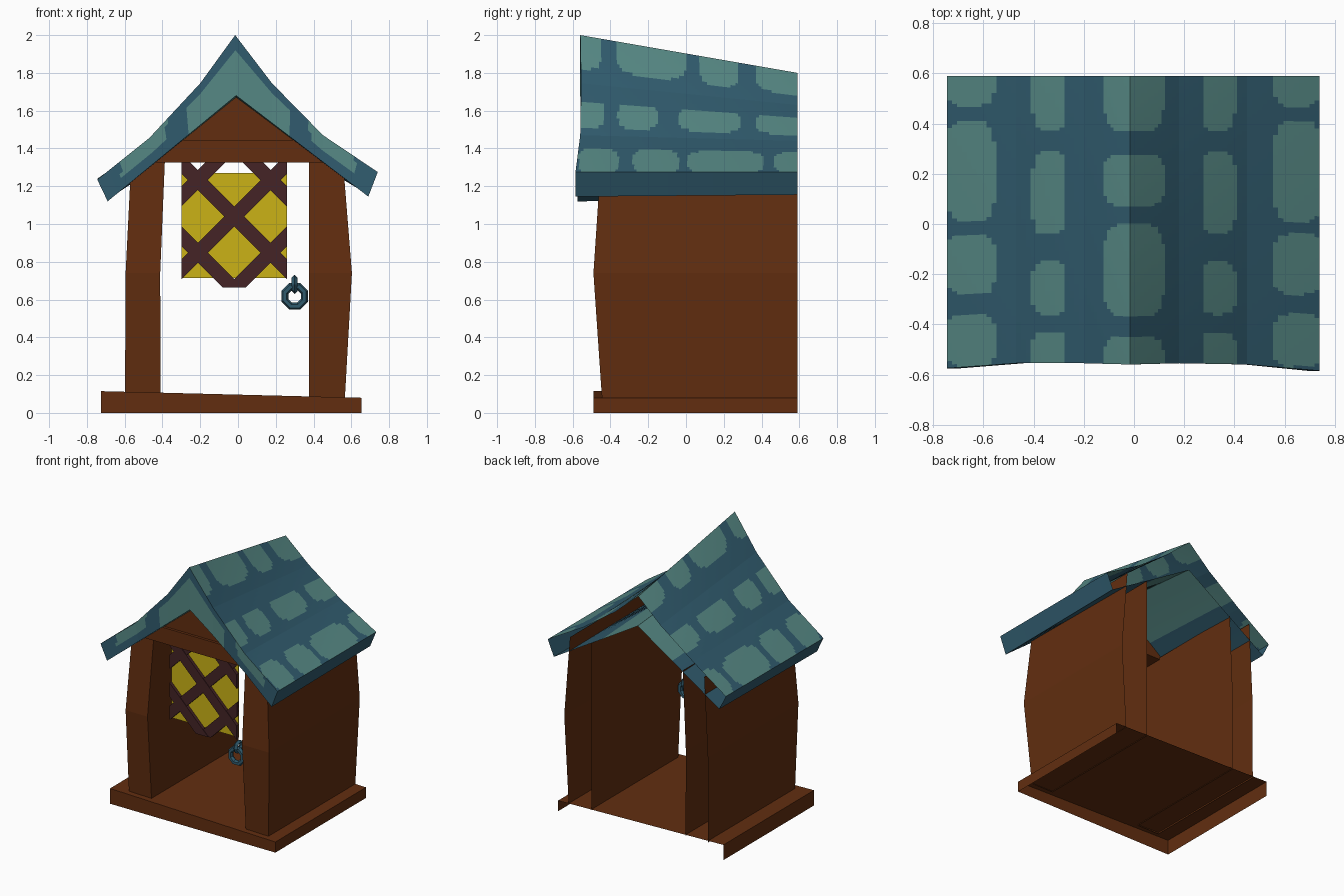
import bpy, bmesh, math
from mathutils import Vector

if "Cube" in bpy.data.objects:
    bpy.data.objects.remove(bpy.data.objects["Cube"])


def mat(name, rgb):
    m = bpy.data.materials.new(name)
    m.diffuse_color = (*rgb, 1)
    m.use_nodes = True
    m.node_tree.nodes["Principled BSDF"].inputs["Base Color"].default_value = m.diffuse_color
    return m


WOOD = mat("brown wood", (0.122, 0.027, 0.005))
DARK = mat("dark teal", (0.030, 0.105, 0.155))
LIGHT = mat("light teal", (0.092, 0.245, 0.230))
YELLOW = mat("yellow glass", (0.60, 0.45, 0.008))
BAR = mat("dark maroon", (0.058, 0.017, 0.019))


def finish(name, bm, *mats):
    bmesh.ops.remove_doubles(bm, verts=bm.verts, dist=1e-4)
    bmesh.ops.recalc_face_normals(bm, faces=bm.faces)
    me = bpy.data.meshes.new(name)
    bm.to_mesh(me)
    bm.free()
    for m in mats:
        me.materials.append(m)
    ob = bpy.data.objects.new(name, me)
    bpy.context.collection.objects.link(ob)
    return ob


def face(bm, pts):
    return bm.faces.new([bm.verts.new(p) for p in pts])


def prism(bm, pts, y0, y1):
    """Extrude an x,z outline from y0 to y1."""
    f = face(bm, [(x, y0, z) for x, z in pts])
    r = bmesh.ops.extrude_face_region(bm, geom=[f], use_keep_orig=True)
    for v in r["geom"]:
        if isinstance(v, bmesh.types.BMVert):
            v.co.y = y1


def grid(bm, fn, nu, nv, colour):
    vs = [[bm.verts.new(fn(i / nu, j / nv)) for j in range(nv + 1)] for i in range(nu + 1)]
    for i in range(nu):
        for j in range(nv):
            f = bm.faces.new((vs[i][j], vs[i + 1][j], vs[i + 1][j + 1], vs[i][j + 1]))
            f.material_index = int(colour(f.calc_center_median(), (i + .5) / nu, (j + .5) / nv))


# Roof: curved outer sheet, eaves, front cap and underside, open at the back
BACK = 0.59
# x, front y, front z, back z
OUTER = [(-.745, -.575, 1.235, 1.24), (-.47, -.555, 1.455, 1.43), (-.2, -.555, 1.745, 1.63),
         (-.015, -.56, 2.0, 1.80), (.18, -.555, 1.745, 1.63), (.45, -.56, 1.47, 1.44),
         (.74, -.585, 1.275, 1.275)]
UNDER = [(-.69, -.575, 1.12, 1.13), (-.44, -.555, 1.326, 1.295), (-.19, -.555, 1.532, 1.458),
         (-.01, -.56, 1.68, 1.575), (.18, -.555, 1.535, 1.46), (.44, -.56, 1.336, 1.305),
         (.69, -.585, 1.145, 1.155)]


def sheet(rows):
    def fn(u, v):
        t = u * 6
        k = min(int(t + 1e-9), 5)
        a, b = Vector(rows[k]), Vector(rows[k + 1])
        x, y, zf, zb = a.lerp(b, t - k)
        return Vector((x, y + (BACK - y) * v, zf + (zb - zf) * v))
    return fn


outer, under = sheet(OUTER), sheet(UNDER)
# stone rows: |x| from, |x| to, then y ranges
STONES = [(.555, .75, [(-.57, -.36), (-.28, -.04), (.01, .41), (.47, .75)]),
          (.27, .405, [(-.60, -.43), (-.36, -.15), (-.04, .29), (.37, .75)]),
          (-.12, .12, [(-.70, -.445), (-.37, 0), (.07, .28), (.37, .75)])]


def stone(c, u, v):
    for x0, x1, ys in STONES:
        for y0, y1 in ys:
            dx = (abs(c.x) - (x0 + x1) / 2) / ((x1 - x0) / 2)
            dy = (c.y - (y0 + y1) / 2) / ((y1 - y0) / 2)
            if dx ** 4 + dy ** 4 < 1:
                return 1
    return 0


def cap_stone(c, u, v):
    return (abs(c.x) < .27 and v > .25) or (.38 < abs(c.x) < .62 and v < .6)


bm = bmesh.new()
grid(bm, outer, 84, 84, stone)
grid(bm, under, 84, 1, lambda c, u, v: abs(c.x) < .3)
grid(bm, lambda u, v: outer(u, 0).lerp(under(u, 0), v), 84, 12, cap_stone)
for side in (0, 1):
    grid(bm, lambda u, v: outer(side, u).lerp(under(side, u), v), 84, 1, lambda c, u, v: 0)
finish("roof", bm, DARK, LIGHT)

# Base: tilted floor with rims, open below and at the back
bm = bmesh.new()
L, R, F = -.725, .655, -.49
top = [(L, BACK, .115), (L, F, .115), (R, F, .08), (R, BACK, .08)]
face(bm, top)
for a, b in zip(top, top[1:]):
    face(bm, [a, b, (b[0], b[1], 0), (a[0], a[1], 0)])
finish("base", bm, WOOD)

# Side walls: bulging hollow panels, open at the back; level = z, front y, outer x, inner x
LEVELS = {"left_wall": [(.10, -.445, -.598, -.41), (.74, -.49, -.595, -.412), (1.34, -.45, -.565, -.387)],
          "right_wall": [(.08, -.445, .566, .377), (.74, -.49, .603, .377), (1.34, -.45, .555, .377)]}
for name, levels in LEVELS.items():
    bm = bmesh.new()
    rings = [[(o, BACK, z), (o, y, z), (i, y, z), (i, BACK, z)] for z, y, o, i in levels]
    for a, b in zip(rings, rings[1:]):
        for k in range(3):
            face(bm, [a[k], a[k + 1], b[k + 1], b[k]])
    finish(name, bm, WOOD)

# Lintel beam and gable board under the roof
bm = bmesh.new()
prism(bm, [(-.44, 1.325), (.45, 1.325), (.30, 1.445), (-.295, 1.445)], -.485, -.18)
finish("lintel", bm, WOOD)
bm = bmesh.new()
prism(bm, [(-.30, 1.44), (.30, 1.44), (-.01, 1.672)], -.465, -.44)
finish("gable_board", bm, WOOD)

# Window pane behind a diagonal lattice
X0, X1, CX, CZ = -.30, .26, -.02, 1.04
bm = bmesh.new()
prism(bm, [(X0, .715), (X1, .715), (X1, 1.27), (X0, 1.27)], -.365, -.357)
finish("window_pane", bm, YELLOW)

for n, slope in enumerate((1, -1)):
    bm = bmesh.new()
    y = -.385 - .004 * n
    for off in (-.385, 0, .385):
        za, zb = (CZ + off + slope * (x - CX) for x in (X0, X1))
        part = bmesh.new()
        t = .053
        face(part, [(X0, 0, za - t), (X1, 0, zb - t), (X1, 0, zb + t), (X0, 0, za + t)])
        for z, d in ((.663, -1), (1.417, 1)):
            bmesh.ops.bisect_plane(part, geom=part.verts[:] + part.edges[:] + part.faces[:],
                                   plane_co=(0, 0, z), plane_no=(0, 0, d), clear_outer=True)
        # keep only the half of an outer bar that frames the diamond
        if off:
            s = 1 if off * slope > 0 else -1
            bmesh.ops.bisect_plane(part, geom=part.verts[:] + part.edges[:] + part.faces[:],
                                   plane_co=(CX + s * .05, 0, 0), plane_no=(s, 0, 0), clear_outer=True)
        for f in part.faces:
            prism(bm, [(v.co.x, v.co.z) for v in f.verts], y, y + .024)
        part.free()
    finish("lattice_bars_" + ("rising", "falling")[n], bm, BAR)

# Pull ring with its hanger
bpy.ops.mesh.primitive_torus_add(major_segments=8, minor_segments=6, major_radius=.056, minor_radius=.02,
                                 location=(.30, -.44, .617), rotation=(math.pi / 2, math.pi / 8, 0))
ring = bpy.context.object
ring.name = "pull_ring"
ring.data.materials.append(DARK)
bpy.ops.mesh.primitive_torus_add(major_segments=8, minor_segments=4, major_radius=.035, minor_radius=.016,
                                 location=(.30, -.425, .68), rotation=(0, math.pi / 2, 0))
link = bpy.context.object
link.name = "ring_hanger"
link.data.materials.append(DARK)
